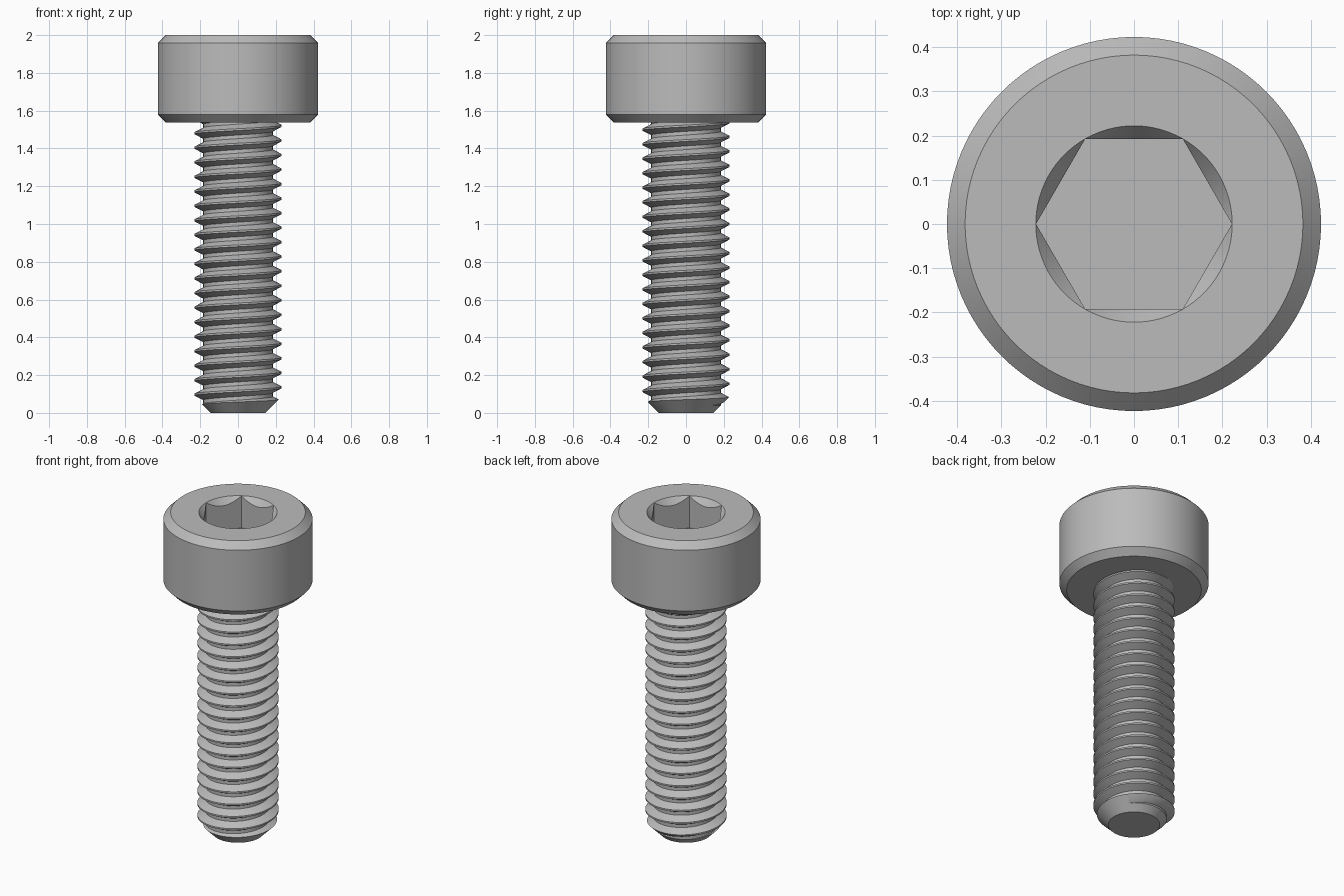
import bpy, bmesh, math

if "Cube" in bpy.data.objects:
    bpy.data.objects.remove(bpy.data.objects["Cube"])

HEAD_R, HEAD_Z, TOP = 0.423, 1.538, 2.0
PITCH, CREST_R, ROOT_R = 0.0769, 0.2308, 0.184
SEG, TURNS = 64, 24

steel = bpy.data.materials.new("grey steel")
steel.diffuse_color = (0.5, 0.5, 0.5, 1)
steel.use_nodes = True
steel.node_tree.nodes["Principled BSDF"].inputs["Base Color"].default_value = steel.diffuse_color


def make_object(name, bm):
    bmesh.ops.remove_doubles(bm, verts=bm.verts, dist=1e-5)
    bmesh.ops.recalc_face_normals(bm, faces=bm.faces)
    mesh = bpy.data.meshes.new(name)
    bm.to_mesh(mesh)
    bm.free()
    mesh.materials.append(steel)
    ob = bpy.data.objects.new(name, mesh)
    bpy.context.collection.objects.link(ob)
    return ob


def lathe(name, profile, n):
    """Solid of revolution from (radius, z) points, closed by flat caps."""
    bm = bmesh.new()
    rings = [[bm.verts.new((r * math.cos(2 * math.pi * i / n),
                            r * math.sin(2 * math.pi * i / n), z))
              for i in range(n)] for r, z in profile]
    for a, b in zip(rings, rings[1:]):
        for i in range(n):
            j = (i + 1) % n
            bm.faces.new((a[i], a[j], b[j], b[i]))
    bm.faces.new(rings[0])
    bm.faces.new(rings[-1])
    return make_object(name, bm)


def select_only(ob):
    bpy.ops.object.select_all(action='DESELECT')
    ob.select_set(True)
    bpy.context.view_layer.objects.active = ob


def boolean(ob, tool, operation):
    select_only(ob)
    mod = ob.modifiers.new("cut", 'BOOLEAN')
    mod.operation, mod.object, mod.solver = operation, tool, 'EXACT'
    bpy.ops.object.modifier_apply(modifier=mod.name)
    bpy.data.objects.remove(tool)


# Head: chamfered cylinder with a countersunk hexagon socket
head = lathe("head", [(0.382, HEAD_Z), (HEAD_R, HEAD_Z + 0.041),
                      (HEAD_R, TOP - 0.041), (0.382, TOP)], 96)
boolean(head, lathe("hex_cutter", [(0.2215, 1.8), (0.2215, 2.03)], 6), 'DIFFERENCE')
boolean(head, lathe("countersink_cutter", [(0.18, 1.944), (0.2221, 2.0), (0.2372, 2.02)], 96),
        'DIFFERENCE')

# Threaded shank: one right-handed helical strip, its turns welded together
bm = bmesh.new()
start = 0.058 - 3 * PITCH
section = [(-0.5, ROOT_R), (-0.375, ROOT_R), (-0.0625, CREST_R),
           (0.0625, CREST_R), (0.375, ROOT_R), (0.5, ROOT_R)]
rows = []
for s in range(SEG * TURNS + 1):
    a = 2 * math.pi * s / SEG
    rows.append([bm.verts.new((r * math.cos(a), r * math.sin(a),
                               start + (s / SEG + t) * PITCH)) for t, r in section])
for a, b in zip(rows, rows[1:]):
    for k in range(len(section) - 1):
        bm.faces.new((a[k], b[k], b[k + 1], a[k + 1]))
bmesh.ops.remove_doubles(bm, verts=bm.verts, dist=1e-5)
# Close both ends with fans to the axis
ends = [e for e in bm.edges if e.is_boundary]
low = bm.verts.new((0, 0, start - PITCH))
high = bm.verts.new((0, 0, start + (TURNS + 1) * PITCH))
for e in ends:
    mid = (e.verts[0].co.z + e.verts[1].co.z) / 2
    bm.faces.new((e.verts[0], e.verts[1], low if mid < 0.8 else high))
shank = make_object("threaded_shank", bm)

# Trim the shank to length with a chamfered tip
boolean(shank, lathe("shank_envelope", [(0.146, 0), (0.246, 0.1), (0.246, HEAD_Z + 0.004)], 96),
        'INTERSECT')

for ob in (head, shank):
    select_only(ob)
    bpy.ops.object.shade_smooth_by_angle(angle=math.radians(25))
